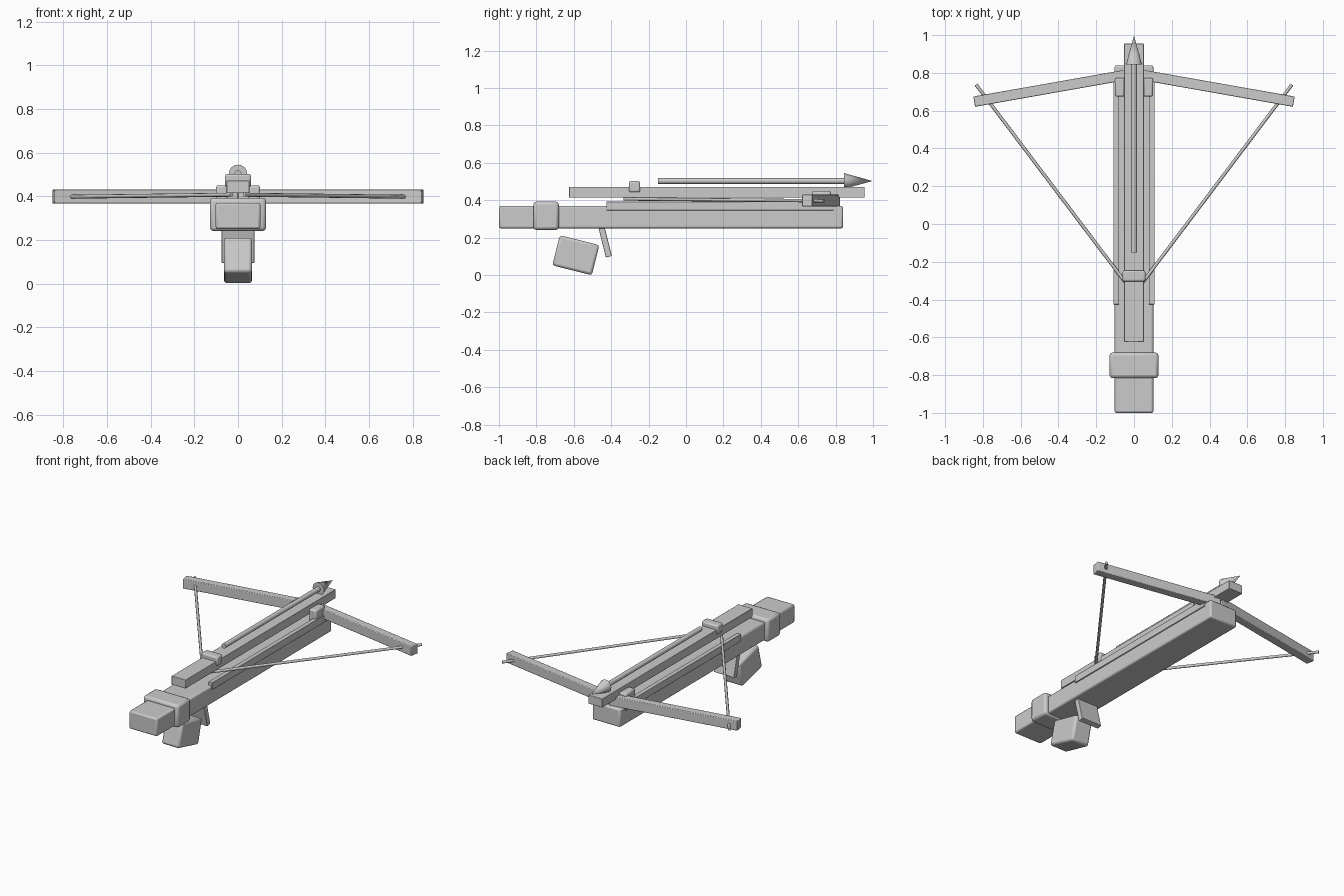
import bpy
from math import radians
from mathutils import Vector

if "Cube" in bpy.data.objects:
    bpy.data.objects.remove(bpy.data.objects["Cube"])


def box(name, center, size, bevel=0.01, rot=(0, 0, 0)):
    bpy.ops.mesh.primitive_cube_add(size=1, location=center, rotation=rot)
    ob = bpy.context.object
    ob.name = name
    ob.scale = size
    bpy.ops.object.transform_apply(location=False, rotation=False, scale=True)
    if bevel:
        mod = ob.modifiers.new("bevel", 'BEVEL')
        mod.width = bevel
        mod.segments = 2
    bpy.ops.object.shade_smooth_by_angle(angle=radians(30))
    return ob


def rod(name, a, b, r1, r2, sides):
    a, b = Vector(a), Vector(b)
    d = b - a
    bpy.ops.mesh.primitive_cone_add(vertices=sides, radius1=r1, radius2=r2, depth=d.length,
                                    location=(a + b) / 2,
                                    rotation=d.to_track_quat('Z', 'Y').to_euler())
    bpy.context.object.name = name
    bpy.ops.object.shade_smooth_by_angle(angle=radians(50))


# Stock, butt band and top rail
box("stock", (0, -0.08, 0.31), (0.205, 1.84, 0.12), 0.01)
box("butt_band", (0, -0.748, 0.317), (0.258, 0.136, 0.152), 0.016)
box("rail", (0, 0.165, 0.443), (0.104, 1.58, 0.058), 0.003)

# Grip and trigger
box("grip", (0, -0.589, 0.106), (0.13, 0.218, 0.166), 0.014, (radians(-14), 0, 0))
box("trigger", (0, -0.435, 0.188), (0.15, 0.033, 0.185), 0.003, (radians(14), 0, 0))

# Release nut
box("nut", (0, -0.275, 0.472), (0.12, 0.06, 0.06), 0.01)

# Bow limbs, clamps, side strips and string, mirrored
for side, s in (("left", -1), ("right", 1)):
    box(side + "_limb", (s * 0.425, 0.722, 0.398), (0.855, 0.055, 0.064), 0.004,
        (0, 0, radians(-10 * s)))
    box(side + "_clamp", (s * 0.075, 0.724, 0.405), (0.052, 0.1, 0.09), 0.01)
    box(side + "_side_strip", (s * 0.094, 0.182, 0.369), (0.03, 1.215, 0.048), 0.003)
    rod(side + "_string", (s * 0.03, -0.33, 0.407), (s * 0.836, 0.738, 0.397), 0.009, 0.009, 8)

# Bolt
rod("bolt_shaft", (0, -0.15, 0.503), (0, 0.86, 0.503), 0.016, 0.016, 12)
rod("bolt_head", (0, 0.845, 0.503), (0, 0.997, 0.503), 0.042, 0, 16)
